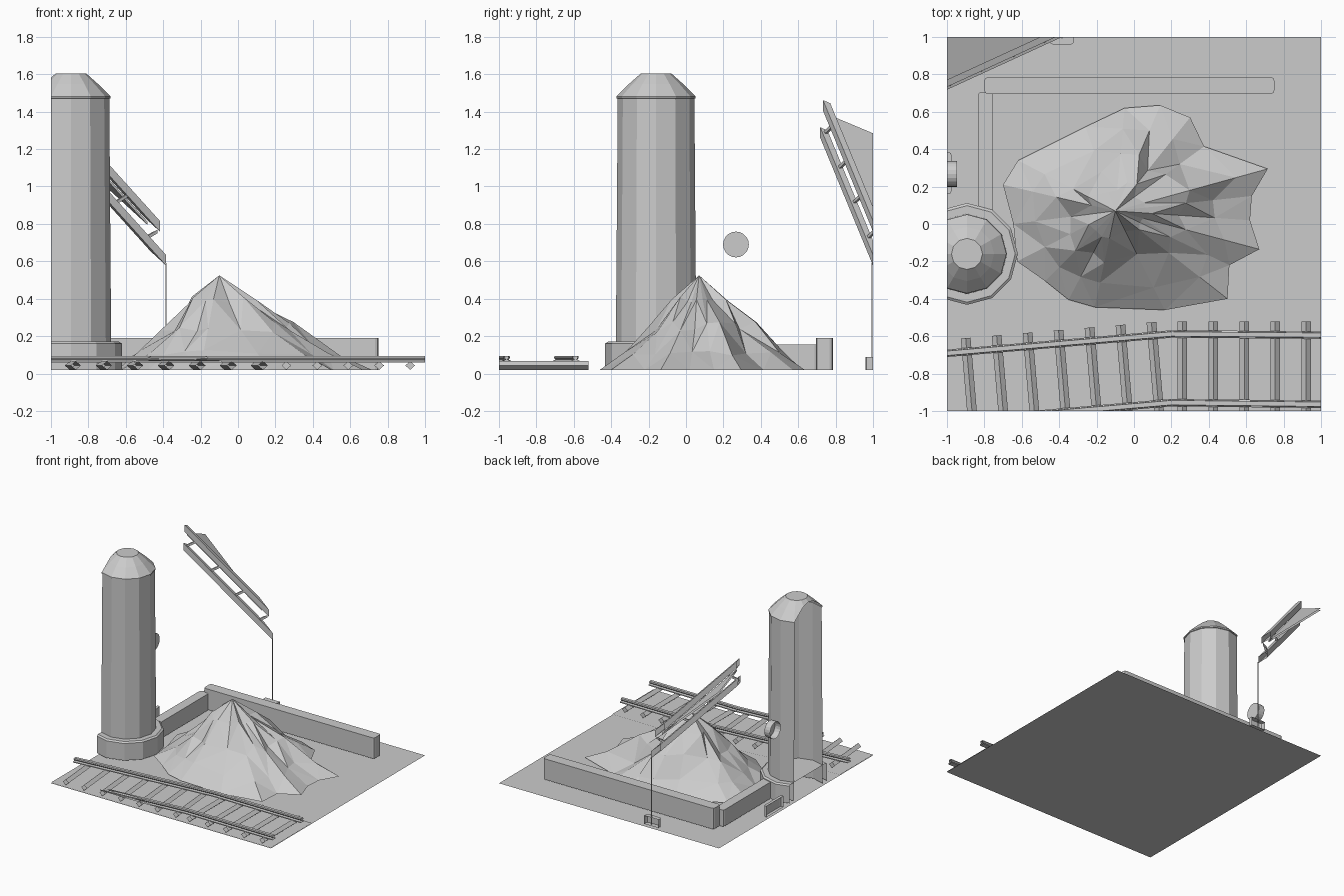
import bpy, bmesh, math, random
from mathutils import Vector, Matrix

if "Cube" in bpy.data.objects:
    bpy.data.objects.remove(bpy.data.objects["Cube"])
random.seed(4)

grey = bpy.data.materials.new("plain grey")
grey.use_nodes = True
grey.diffuse_color = (0.6, 0.6, 0.6, 1)
grey.node_tree.nodes["Principled BSDF"].inputs["Base Color"].default_value = (0.6, 0.6, 0.6, 1)


def finish(bm, name):
    """Trim everything to the square tile, leaving cut ends open."""
    bmesh.ops.recalc_face_normals(bm, faces=bm.faces[:])
    for n in ((1, 0, 0), (-1, 0, 0), (0, 1, 0), (0, -1, 0)):
        bmesh.ops.bisect_plane(bm, geom=bm.verts[:] + bm.edges[:] + bm.faces[:],
                               plane_co=n, plane_no=n, clear_outer=True)
    mesh = bpy.data.meshes.new(name)
    bm.to_mesh(mesh)
    bm.free()
    mesh.materials.append(grey)
    obj = bpy.data.objects.new(name, mesh)
    bpy.context.collection.objects.link(obj)
    return obj


def plate(name, points, z):
    bm = bmesh.new()
    face = bm.faces.new([bm.verts.new((x, y, z)) for x, y in points])
    obj = finish(bm, name)
    if obj.data.polygons[0].normal.z < 0:
        obj.data.flip_normals()


def loft(bm, rings):
    """Join rings of equal length with quads."""
    loops = [[bm.verts.new(p) for p in ring] for ring in rings]
    for a, b in zip(loops, loops[1:]):
        for i in range(len(a)):
            j = (i + 1) % len(a)
            bm.faces.new((a[i], a[j], b[j], b[i]))
    return loops


def bar(name, start, end, section):
    """Sweep a (side, up) section between two points."""
    start, end = Vector(start), Vector(end)
    along = (end - start).normalized()
    side = along.cross(Vector((0, 0, 1))).normalized()
    up = side.cross(along)
    bm = bmesh.new()
    ends = loft(bm, [[p + side * s + up * u for s, u in section] for p in (start, end)])
    for loop in ends:
        bm.faces.new(loop)
    finish(bm, name)


def rect(w, h):
    return [(-w / 2, -h / 2), (w / 2, -h / 2), (w / 2, h / 2), (-w / 2, h / 2)]


def wall(name, x0, x1, y0, y1, z1, z0=0.02, bevel=0.018):
    bm = bmesh.new()
    bmesh.ops.create_cube(bm, size=1)
    for v in bm.verts:
        v.co = ((x0 + x1) / 2 + v.co.x * (x1 - x0), (y0 + y1) / 2 + v.co.y * (y1 - y0),
                z0 if v.co.z < 0 else z1)
    upright = [e for e in bm.edges if abs(e.verts[0].co.z - e.verts[1].co.z) > 0.01]
    bmesh.ops.bevel(bm, geom=upright, offset=bevel, segments=2, profile=0.5, affect='EDGES')
    finish(bm, name)


def turned(name, centre, profile, sides=12):
    """Revolve (radius, height) points and close the top."""
    bm = bmesh.new()
    angles = [2 * math.pi * i / sides for i in range(sides)]
    loops = loft(bm, [[(centre[0] + r * math.cos(a), centre[1] + r * math.sin(a), z)
                       for a in angles] for r, z in profile])
    bm.faces.new(loops[-1])
    finish(bm, name)


# ground and track bed
plate("ground", [(-1, -1), (1, -1), (1, 1), (-1, 1)], 0)
plate("track_bed", [(-1, -1), (1, -1), (1, -0.47), (0.2, -0.46), (-1, -0.57)], 0.006)

# ore heap with creased slopes
outline = [(-0.05, 0.62), (0.14, 0.635), (0.3, 0.57), (0.375, 0.415), (0.715, 0.295),
           (0.63, 0.15), (0.62, 0.02), (0.67, -0.135), (0.51, -0.22), (0.5, -0.4),
           (0.165, -0.46), (-0.21, -0.445), (-0.35, -0.405), (-0.475, -0.305),
           (-0.625, -0.2), (-0.645, 0), (-0.7, 0.21), (-0.62, 0.34), (-0.26, 0.52)]
apex = Vector((-0.1, 0.07, 0.525))
bm = bmesh.new()
rings = []
for spread, height, noise in ((1, 0.02, 0), (0.76, 0.115, 0.05), (0.5, 0.25, 0.07), (0.24, 0.395, 0.05)):
    ring = []
    for x, y in outline:
        k = spread + random.uniform(-noise, noise)
        ring.append((apex.x + (x - apex.x) * k, apex.y + (y - apex.y) * k,
                     height + random.uniform(-noise, noise) * 0.4))
    rings.append(ring)
loops = loft(bm, rings)
tip = bm.verts.new(apex)
for i, v in enumerate(loops[-1]):
    bm.faces.new((v, loops[-1][(i + 1) % len(outline)], tip))
bmesh.ops.triangulate(bm, faces=bm.faces[:])
finish(bm, "ore_heap")

# storage walls
wall("back_wall", -0.8, 0.75, 0.695, 0.785, 0.19)
wall("side_wall", -0.835, -0.755, -0.05, 0.705, 0.155)

# silo with stepped footing
silo = (-0.893, -0.16)
turned("silo_footing", silo, [(0.272, 0.02), (0.272, 0.16), (0.258, 0.17), (0.215, 0.17)])
turned("silo_body", silo, [(0.216, 0.02), (0.21, 0.8), (0.205, 1.47), (0.211, 1.472),
                           (0.211, 1.482), (0.145, 1.548), (0.083, 1.603)])

# round fitting and low block at the tile edge
bm = bmesh.new()
bmesh.ops.create_cone(bm, cap_ends=True, segments=20, radius1=0.069, radius2=0.069, depth=0.2,
                      matrix=Matrix.Translation((-1.047, 0.267, 0.69)) @ Matrix.Rotation(math.pi / 2, 4, 'Y'))
finish(bm, "round_fitting")
wall("edge_block", -1.1, -0.975, 0.16, 0.385, 0.11)

# rails, bent where the track turns
rail = [(-0.02, 0), (0.02, 0), (0.02, 0.008), (0.007, 0.014), (0.014, 0.024),
        (0.012, 0.034), (-0.012, 0.034), (-0.014, 0.024), (-0.007, 0.014), (-0.02, 0.008)]
for label, y, far in (("back", -0.588, -0.595), ("front", -0.955, -0.965)):
    bend = (0.2, y, 0.06)
    bar(label + "_rail_left", (-1.1, y - 0.112, 0.06), bend, rail)
    bar(label + "_rail_right", bend, (1.1, far, 0.06), rail)

# diamond-section sleepers
diamond = [(-0.026, 0), (0, -0.023), (0.026, 0), (0, 0.023)]
for i in range(12):
    x = -0.9 + 0.1655 * i
    straight = x > 0.2
    top = -0.52 if straight else -0.52 - 0.085 * (0.16 - x)
    lean = 0 if straight else 0.05
    bar("sleeper", (x, top, 0.043), (x + lean, top - 0.58, 0.043), diamond)

# conveyor boom: two chords, struts between them and a deck
step = Vector((0.6, 0.275, -0.665))
upper, lower = Vector((-1, 0.752, 1.425)), Vector((-1, 0.737, 1.28))
for label, p in (("upper", upper), ("lower", lower)):
    bar(label + "_boom_chord", p - step * 0.2, p + step * 1.3, rect(0.035, 0.04))
for i in range(4):
    t = i * 0.28
    bar("boom_strut", lower + step * t, upper + step * (t + 0.14), rect(0.016, 0.016))
across = Vector((-0.275, 0.6, 0)).normalized()
deck = upper + across * 0.2 - Vector((0, 0, 0.045))
bar("boom_deck", deck - step * 0.4, deck + step * 1.3, rect(0.38, 0.012))

# hanging cable and its ground anchor
bar("cable", (-0.385, 0.995, 0.03), (-0.385, 0.9951, 0.59), rect(0.005, 0.005))
wall("cable_anchor", -0.45, -0.32, 0.96, 1.1, 0.088)
